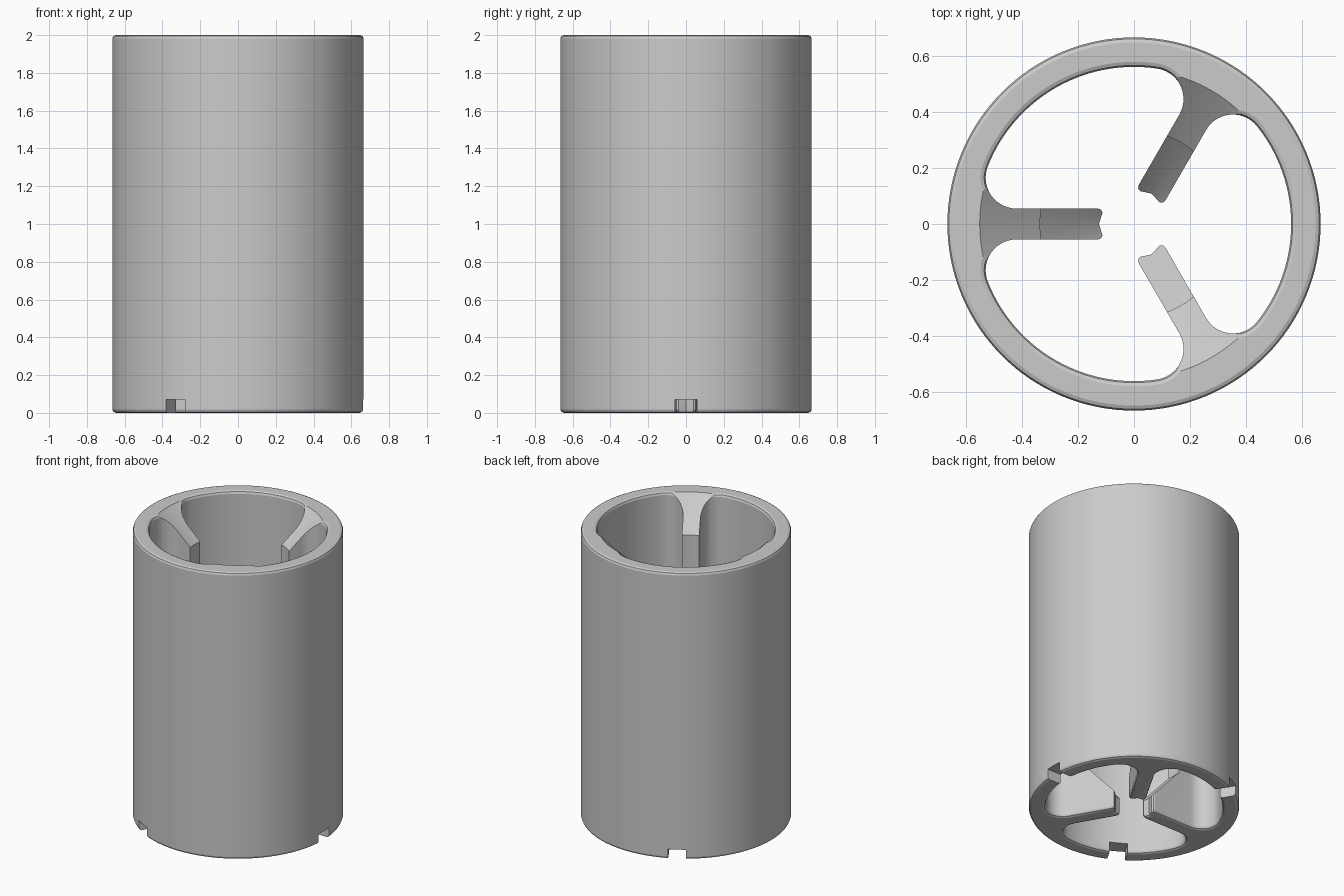
import bpy, bmesh, math
from mathutils import Matrix

if "Cube" in bpy.data.objects:
    bpy.data.objects.remove(bpy.data.objects["Cube"])

R_OUT, R_IN, R_TIP = 0.665, 0.56, 0.125   # shell outside, shell inside, fin tip circle
HALF_W, FILLET = 0.055, 0.11              # fin half width, fillet between fin and shell
HEIGHT, SOFT = 2.0, 0.018                 # total height, edge rounding


def circle(r, n=128):
    return [(r * math.cos(2 * math.pi * i / n), r * math.sin(2 * math.pi * i / n)) for i in range(n)]


def hole_outline(d):
    """Inner outline with three fins, offset into the material by d."""
    w, cy = HALF_W - d, HALF_W + FILLET
    cx = math.sqrt((R_IN - FILLET) ** 2 - cy ** 2)
    phi = math.atan2(cy, cx)
    c = math.sqrt(R_TIP ** 2 - HALF_W ** 2) + d
    f, k = FILLET + d, 0.015
    half = []
    for i in range(15):                    # fillet from shell to fin side
        a = -phi + (math.pi / 2 + phi) * i / 14
        half.append((cx + f * math.cos(a), -cy + f * math.sin(a)))
    half += [(c + k, -w), (c + k * 0.3, -w + k * 0.3), (c, -w + k)]
    fin = half + [(R_TIP + d, 0)] + [(x, -y) for x, y in reversed(half)]
    for i in range(1, 28):                 # shell arc to the next fin
        a = phi + (2 * math.pi / 3 - 2 * phi) * i / 28
        fin.append(((R_IN + d) * math.cos(a), (R_IN + d) * math.sin(a)))
    pts = []
    for angle in (-60, 60, 180):
        ca, sa = math.cos(math.radians(angle)), math.sin(math.radians(angle))
        pts += [(x * ca - y * sa, x * sa + y * ca) for x, y in fin]
    return pts


def finish(bm, name):
    bmesh.ops.recalc_face_normals(bm, faces=bm.faces)
    mesh = bpy.data.meshes.new(name)
    bm.to_mesh(mesh)
    bm.free()
    obj = bpy.data.objects.new(name, mesh)
    bpy.context.collection.objects.link(obj)
    return obj


# Shell with three inner fins, rounded at top and bottom
layers = [(0, SOFT), (SOFT * 0.3, SOFT * 0.3), (SOFT, 0)]
layers += [(HEIGHT - z, d) for z, d in reversed(layers)]
bm = bmesh.new()
cap_edges = {0: [], len(layers) - 1: []}
for make in (lambda d: circle(R_OUT - d), hole_outline):
    rings = [[bm.verts.new((x, y, z)) for x, y in make(d)] for z, d in layers]
    n = len(rings[0])
    for low, high in zip(rings, rings[1:]):
        for i in range(n):
            j = (i + 1) % n
            bm.faces.new((low[i], low[j], high[j], high[i]))
    for level in cap_edges:
        ring = rings[level]
        cap_edges[level] += [bm.edges.get((ring[i], ring[(i + 1) % n])) for i in range(n)]
for edges in cap_edges.values():
    bmesh.ops.triangle_fill(bm, edges=edges, use_beauty=True, use_dissolve=False)
body = finish(bm, "finned_sleeve")

# Turned cutter: slopes the fin tops, clears the middle, leaves a low sloped foot
profile = [(0, 0.11), (0.11, 0.11), (0.335, 0.37), (0.335, 1.8), (0.65, 2.093), (0, 2.093)]
bm = bmesh.new()
verts = [bm.verts.new((r, 0, z)) for r, z in profile]
edges = [bm.edges.new(pair) for pair in zip(verts, verts[1:])]
bmesh.ops.spin(bm, geom=verts + edges, cent=(0, 0, 0), axis=(0, 0, 1),
               angle=2 * math.pi, steps=96, use_merge=True)
bmesh.ops.remove_doubles(bm, verts=bm.verts, dist=1e-5)
cutters = [finish(bm, "fin_cutter")]

# Three notches through the bottom of the shell, opposite the fins
bm = bmesh.new()
for angle in (0, 120, 240):
    m = (Matrix.Rotation(math.radians(angle), 4, 'Z') @ Matrix.Translation((0.6, 0, -0.015))
         @ Matrix.Diagonal((0.36, 0.115, 0.17, 1)))
    bmesh.ops.create_cube(bm, size=1, matrix=m)
cutters.append(finish(bm, "notch_cutter"))

bpy.context.view_layer.objects.active = body
body.select_set(True)
for cutter in cutters:
    mod = body.modifiers.new(cutter.name, 'BOOLEAN')
    mod.operation, mod.solver, mod.object = 'DIFFERENCE', 'EXACT', cutter
    bpy.ops.object.modifier_apply(modifier=mod.name)
    bpy.data.objects.remove(cutter)

# Single plain grey
grey = bpy.data.materials.new("plain_grey")
grey.diffuse_color = (0.6, 0.6, 0.6, 1)
grey.use_nodes = True
grey.node_tree.nodes["Principled BSDF"].inputs["Base Color"].default_value = grey.diffuse_color
body.data.materials.clear()
body.data.materials.append(grey)
bpy.ops.object.shade_smooth_by_angle(angle=math.radians(20))
